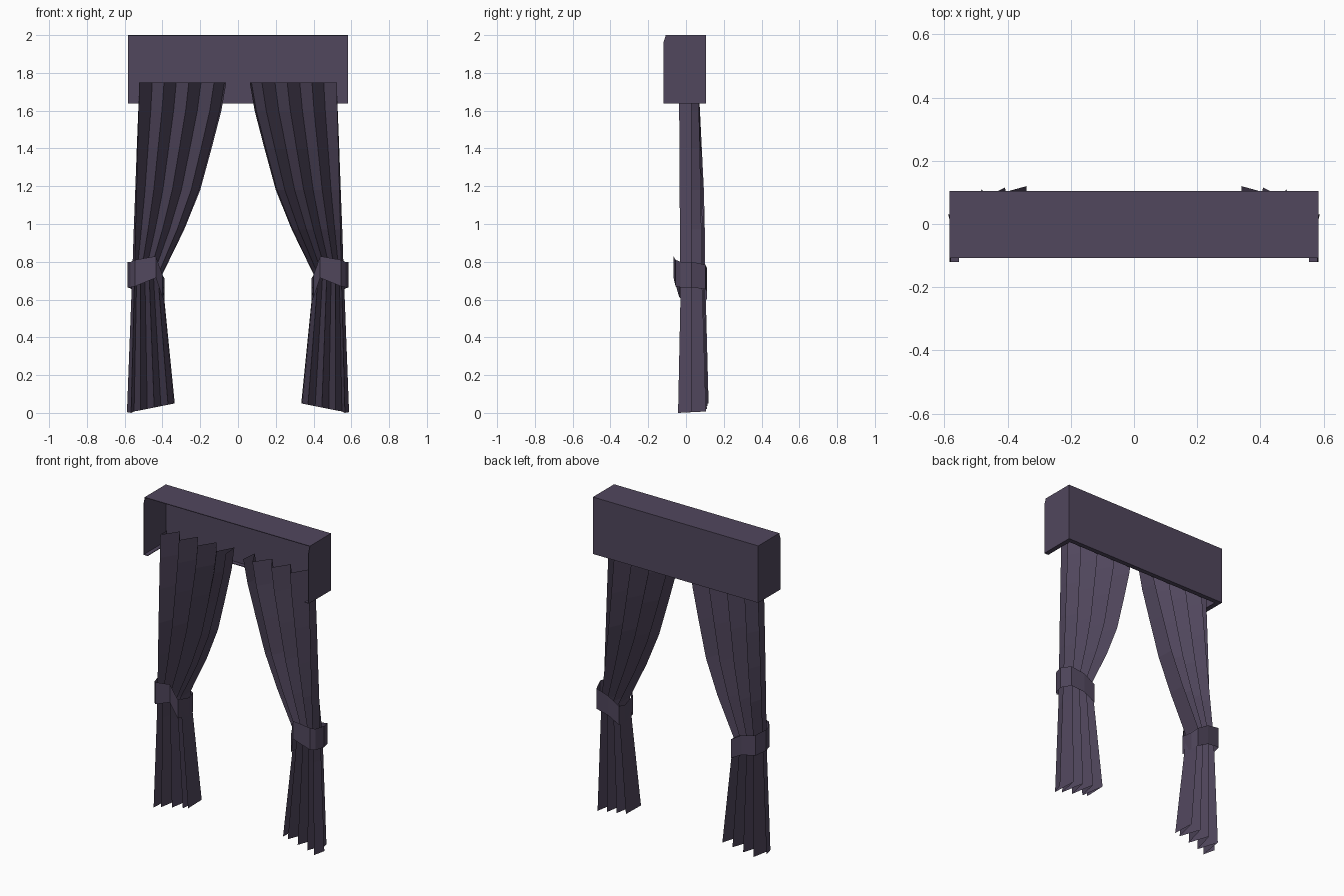
import bpy, bmesh

if "Cube" in bpy.data.objects:
    bpy.data.objects.remove(bpy.data.objects["Cube"])

mat = bpy.data.materials.new("dusky purple")
mat.diffuse_color = (0.082, 0.063, 0.11, 1)
mat.use_nodes = True
mat.node_tree.nodes["Principled BSDF"].inputs["Base Color"].default_value = mat.diffuse_color


def make(name, verts, faces):
    me = bpy.data.meshes.new(name)
    me.from_pydata(verts, [], faces)
    bm = bmesh.new()
    bm.from_mesh(me)
    bmesh.ops.recalc_face_normals(bm, faces=bm.faces)
    bm.to_mesh(me)
    bm.free()
    me.materials.append(mat)
    ob = bpy.data.objects.new(name, me)
    bpy.context.collection.objects.link(ob)
    return ob


def prism(name, profile, x0, x1):
    """Extrude a (y, z) profile along x."""
    n = len(profile)
    v = [(x, y, z) for x in (x0, x1) for y, z in profile]
    f = [tuple(range(n)), tuple(range(n, 2 * n))]
    f += [(i, (i + 1) % n, n + (i + 1) % n, n + i) for i in range(n)]
    return make(name, v, f)


def rect(y0, y1, z0, z1):
    return [(y0, z0), (y1, z0), (y1, z1), (y0, z1)]


# Pelmet: thin top, long panel and two ends, with a narrow lip along the bottom
X, Z, T, LIP = 0.583, 1.637, 0.004, 0.03
prism("pelmet_top", rect(-0.108, 0.105, 2 - T, 2), -X, X)
prism("pelmet_panel", rect(0.105 - T, 0.105, Z, 2 - T), -X + T, X - T)
prism("pelmet_panel_lip", rect(0.105 - LIP, 0.105 - T, Z, Z + T), -X + LIP, X - LIP)
end = [(-0.108, 2 - T), (0.105, 2 - T), (0.105, Z), (-0.12, Z), (-0.12, 1.96)]
for s, side in ((-1, "left"), (1, "right")):
    prism("pelmet_end_" + side, end, s * X, s * (X - T))
    prism("pelmet_end_lip_" + side, rect(-0.12, 0.105 - T, Z, Z + T),
          s * (X - T), s * (X - LIP))

# Curtain rows: height, outer x, inner x, front y, back y, backward drift inwards
rows = [(1.75, 0.523, 0.062, -0.036, 0.065, 0.0),
        (1.60, 0.528, 0.088, -0.036, 0.068, 0.006),
        (1.40, 0.536, 0.140, -0.035, 0.071, 0.013),
        (1.18, 0.544, 0.200, -0.034, 0.075, 0.020),
        (0.97, 0.552, 0.285, -0.032, 0.078, 0.022),
        (0.73, 0.560, 0.402, -0.030, 0.080, 0.020),
        (0.58, 0.566, 0.388, -0.030, 0.086, 0.020),
        (0.00, 0.588, 0.335, -0.042, 0.103, 0.017)]
# Position of each pleat fold across the width (the inner edge turns forward)
folds = [0.0, 0.15, 0.285, 0.425, 0.57, 0.71, 0.86, 0.98, 1.0]

# Tieback loop: x, y, top z, bottom z
loop = [(0.568, -0.03, 0.80, 0.665), (0.545, -0.055, 0.81, 0.67),
        (0.435, -0.066, 0.83, 0.715),
        (0.400, -0.035, 0.73, 0.61), (0.388, 0.06, 0.71, 0.60),
        (0.395, 0.112, 0.72, 0.60), (0.47, 0.112, 0.765, 0.64),
        (0.560, 0.102, 0.785, 0.655), (0.585, 0.03, 0.80, 0.665)]

for s, side in ((-1, "left"), (1, "right")):
    # Pleated curtain, its outer edge turned back a little
    n = len(folds) + 1
    v = []
    for z, xo, xi, yf, yb, drift in rows:
        inset = 0.022 * (1 - z / 1.75)
        row_z = z + (0.004 if z == 0 else 0)
        v.append((s * xo, 0.03, row_z))
        for k, t in enumerate(folds):
            y = (yb if k % 2 else yf) + drift * t
            hem = 0.05 * t if z == 0 else 0
            x = xo + (xi - xo) * t - (inset if k == 0 else 0)
            v.append((s * x, y, z + hem))
    f = [(r * n + k, r * n + k + 1, (r + 1) * n + k + 1, (r + 1) * n + k)
         for r in range(len(rows) - 1) for k in range(n - 1)]
    make("curtain_" + side, v, f)

    # Tieback band around the gathered cloth
    m = len(loop)
    v = [(s * x, y, z) for x, y, z, _ in loop] + [(s * x, y, z) for x, y, _, z in loop]
    f = [(i, (i + 1) % m, m + (i + 1) % m, m + i) for i in range(m)]
    make("tieback_" + side, v, f)
